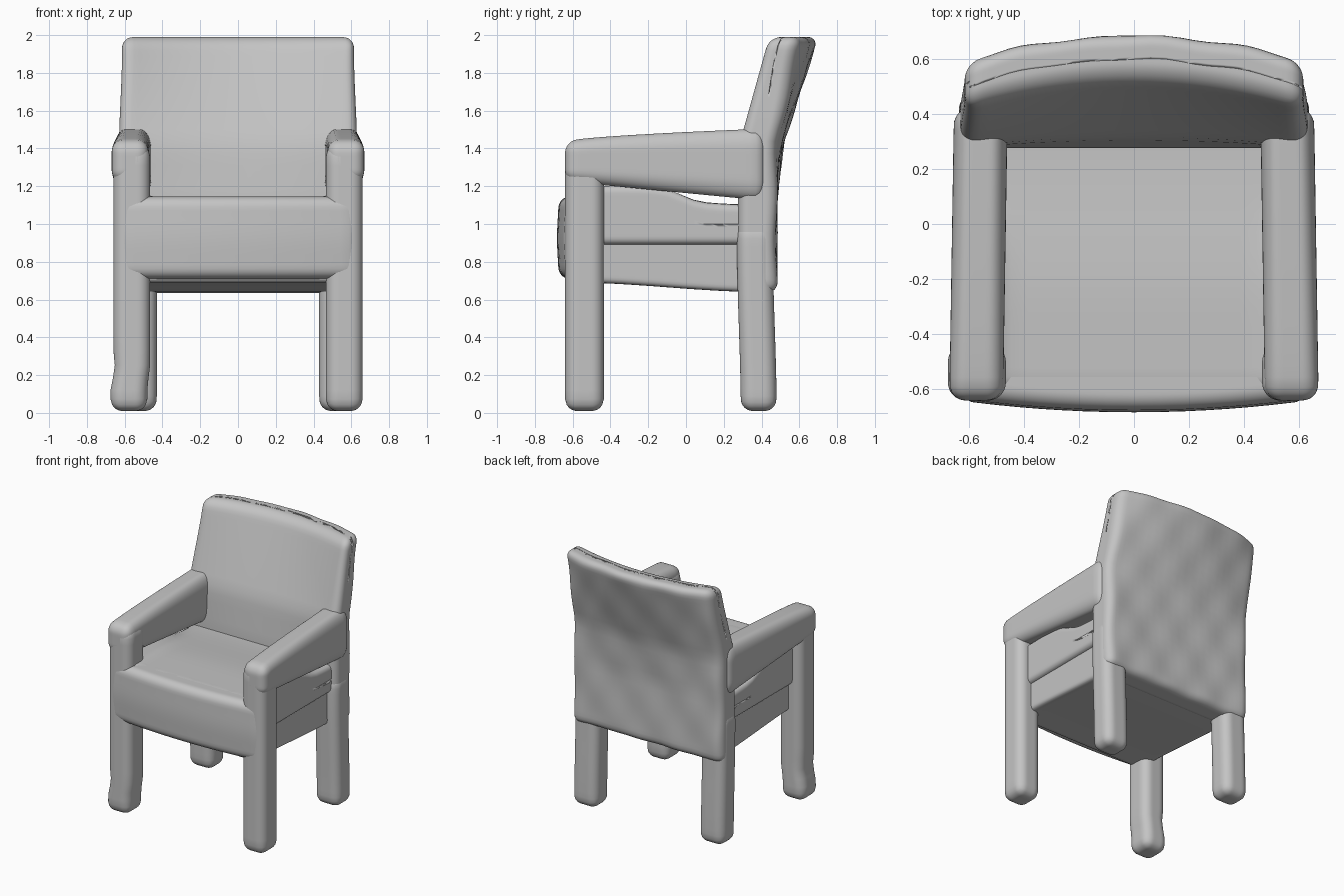
import bpy, bmesh, math
from mathutils import Vector

cube = bpy.data.objects.get("Cube")
if cube:
    bpy.data.objects.remove(cube, do_unlink=True)

grey = bpy.data.materials.new("soft grey")
grey.use_nodes = True
colour = (0.55, 0.55, 0.55, 1)
grey.diffuse_color = colour
grey.node_tree.nodes["Principled BSDF"].inputs["Base Color"].default_value = colour


def soft_box(name, low, high, radius, warp=None, cuts=21):
    """Rounded box between two corners, then bent by an optional warp(p)."""
    low, high = Vector(low), Vector(high)
    centre, half = (low + high) / 2, (high - low) / 2
    bm = bmesh.new()
    bmesh.ops.create_cube(bm, size=2)
    bmesh.ops.subdivide_edges(bm, edges=bm.edges[:], cuts=cuts, use_grid_fill=True)
    for v in bm.verts:
        # crowd the grid lines towards the rounded edges
        p = Vector([h * math.sin(c * math.pi / 2) for c, h in zip(v.co, half)])
        core = Vector([max(radius - h, min(h - radius, c)) for c, h in zip(p, half)])
        p = core + (p - core).normalized() * radius + centre
        if warp:
            warp(p)
        v.co = p
    bmesh.ops.recalc_face_normals(bm, faces=bm.faces[:])
    mesh = bpy.data.meshes.new(name)
    bm.to_mesh(mesh)
    bm.free()
    mesh.materials.append(grey)
    mesh.shade_smooth()
    obj = bpy.data.objects.new(name, mesh)
    bpy.context.collection.objects.link(obj)
    return obj


def ramp(value, start, end):
    t = max(0, min(1, (value - start) / (end - start)))
    return t * t * (3 - 2 * t)


# Arms and legs on both sides
for side, s in (("left", 1), ("right", -1)):
    def pair(low, high):
        a, b = sorted((s * low, s * high))
        return a, b

    def front_leg_shape(p):
        # the right foot swells a little near the floor
        if s < 0:
            p.x -= 0.015 * (1 - ramp(p.z, 0.14, 0.24))
            p.x += 0.012 * math.exp(-((p.z - 0.22) / 0.05) ** 2) * (p.x < -0.56)

    def back_leg_shape(p):
        p.y -= 0.02 * ramp(p.z, 0, 0.9)

    def arm_shape(p):
        f = max(0, (p.y + 0.64) / 0.94)
        w = (p.z - 1.225) / 0.21
        p.z += w * 0.065 * f ** 0.6 - (1 - w) * 0.09 * f
        p.x -= s * 0.015 * f

    a, b = pair(0.465, 0.66)
    soft_box(side + "_front_leg", (a, -0.64, 0.01), (b, -0.435, 1.42), 0.065, front_leg_shape)
    a, b = pair(0.43, 0.635)
    soft_box(side + "_back_leg", (a, 0.29, 0.01), (b, 0.48, 1.0), 0.065, back_leg_shape)
    a, b = pair(0.475, 0.67)
    soft_box(side + "_arm", (a, -0.64, 1.225), (b, 0.42, 1.435), 0.06, arm_shape)


# Seat base, with an underside that falls towards the back
def base_shape(p):
    p.z -= 0.05 * ramp(p.y, -0.6, 0.4)


soft_box("seat_base", (-0.56, -0.6, 0.69), (0.56, 0.4, 0.97), 0.03, base_shape)


# Seat cushion, rising at the sides to meet the arms
def cushion_shape(p):
    if p.z > 1:
        p.z -= 0.04 * ramp(p.y, -0.3, 0.3)
        p.z += 0.06 * ramp(abs(p.x), 0.47, 0.56) * (1 - ramp(p.y, -0.15, 0.1))


soft_box("seat_cushion", (-0.59, -0.6, 0.89), (0.59, 0.4, 1.145), 0.04, cushion_shape)


# Bowed front of the seat
def front_shape(p):
    if p.y < -0.52:
        p.y -= 0.045 * (1 - (p.x / 0.65) ** 2)
        p.y -= 0.008 * math.sin(math.pi * ramp(p.z, 0.71, 1.14))


soft_box("seat_front", (-0.645, -0.63, 0.71), (0.645, -0.44, 1.145), 0.06, front_shape)


# Backrest, leaning back and curved across its width
def back_shape(p):
    front = p.y < 0.375
    p.y += (0.15 if front else 0.12) * max(0, p.z - 1.42) / 0.57
    p.y += 0.10 * max(0, p.z - 1.12) / 0.87 * (1 - (p.x / 0.63) ** 2)
    p.x *= 1 - 0.025 * ramp(p.z, 1.4, 1.9)
    if not front:
        # gentle unevenness of the upholstery
        p.y += 0.006 * math.sin(p.x * 19) * math.sin(p.z * 13 + p.x * 4)


soft_box("backrest", (-0.63, 0.275, 0.635), (0.63, 0.48, 1.99), 0.06, back_shape, 33)
